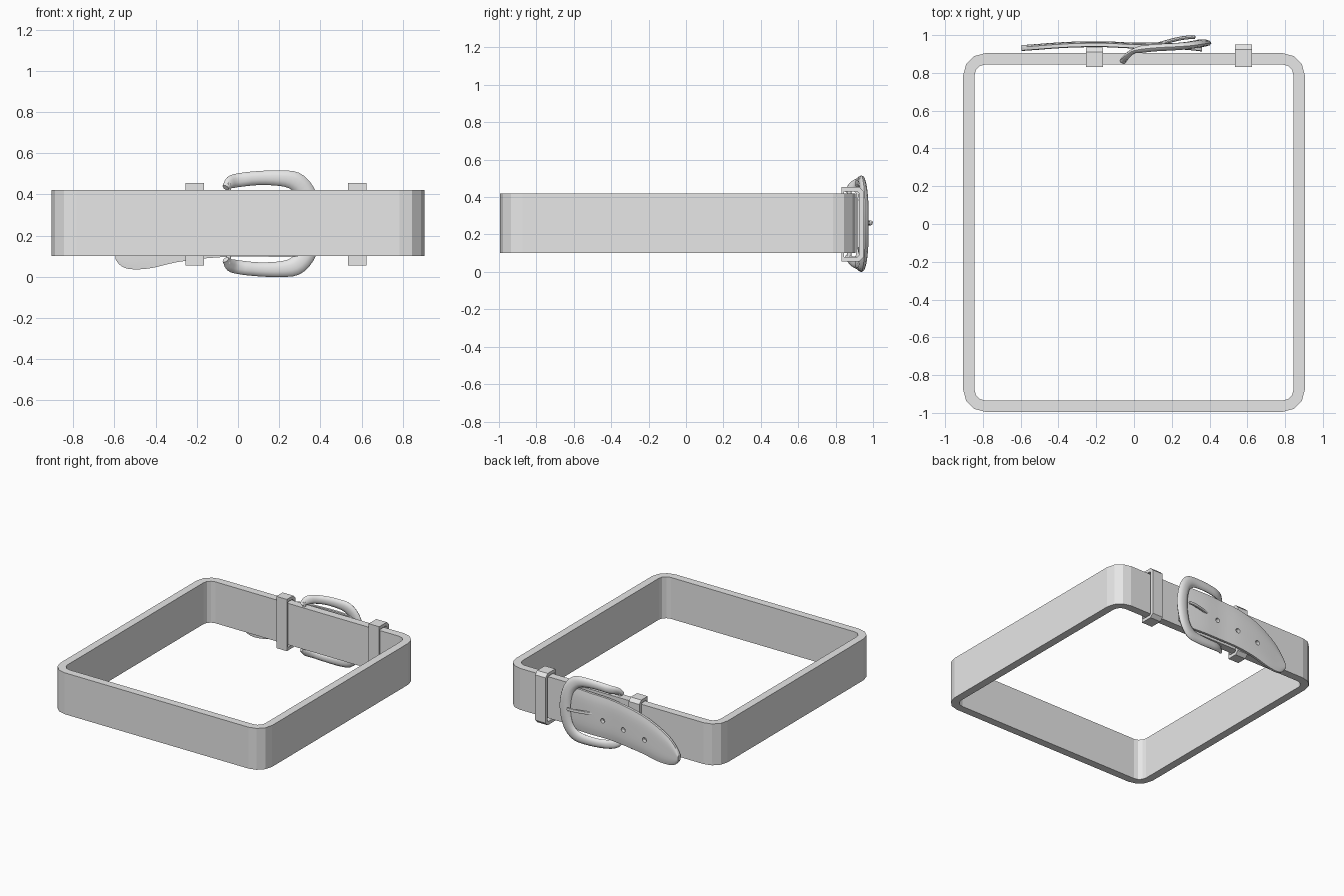
import bpy, bmesh, math
from mathutils import Vector

if "Cube" in bpy.data.objects:
    bpy.data.objects.remove(bpy.data.objects["Cube"])

mat = bpy.data.materials.new("light_grey")
mat.diffuse_color = (0.8, 0.8, 0.8, 1)
mat.use_nodes = True
mat.node_tree.nodes["Principled BSDF"].inputs["Base Color"].default_value = mat.diffuse_color
MID = 0.2575  # buckle centre height


def make(name, verts, faces, smooth=None):
    me = bpy.data.meshes.new(name)
    me.from_pydata([tuple(v) for v in verts], [], faces)
    bm = bmesh.new()
    bm.from_mesh(me)
    bmesh.ops.recalc_face_normals(bm, faces=bm.faces)
    bm.to_mesh(me)
    bm.free()
    me.materials.append(mat)
    ob = bpy.data.objects.new(name, me)
    bpy.context.collection.objects.link(ob)
    if smooth:
        shade(ob, smooth)
    return ob


def activate(ob):
    bpy.ops.object.select_all(action='DESELECT')
    ob.select_set(True)
    bpy.context.view_layer.objects.active = ob


def shade(ob, angle):
    activate(ob)
    bpy.ops.object.shade_smooth_by_angle(angle=math.radians(angle))


def ring_prism(name, outer, inner, lo, hi, place):
    """Hollow prism between two matching outlines."""
    n = len(outer)
    verts = [place(a, b, h) for h in (lo, hi) for loop in (outer, inner) for a, b in loop]
    faces = []
    for i in range(n):
        j = (i + 1) % n
        for p, q in ((0, n), (n, 3 * n), (3 * n, 2 * n), (2 * n, 0)):
            faces.append((p + i, p + j, q + j, q + i))
    return make(name, verts, faces)


def tube(name, path, radii, across, sides=8, smooth=40):
    """Elliptical sweep; across gives the wide direction of each section."""
    verts, faces = [], []
    for i, p in enumerate(path):
        t = (path[min(i + 1, len(path) - 1)] - path[max(i - 1, 0)]).normalized()
        w = (across[i] - t * across[i].dot(t)).normalized()
        d = t.cross(w)
        a, b = radii[i]
        for k in range(sides):
            u = 2 * math.pi * k / sides
            verts.append(p + w * a * math.cos(u) + d * b * math.sin(u))
    for i in range(len(path) - 1):
        for k in range(sides):
            m = (k + 1) % sides
            faces.append((i * sides + k, i * sides + m, (i + 1) * sides + m, (i + 1) * sides + k))
    faces.append(tuple(range(sides)))
    faces.append(tuple(range((len(path) - 1) * sides, len(path) * sides)))
    return make(name, verts, faces, smooth)


def interp(pts, n):
    """Smooth curve through points of any dimension."""
    pts = [Vector(p) for p in pts]
    out = []
    for i in range(len(pts) - 1):
        a, b = pts[max(i - 1, 0)], pts[i]
        c, d = pts[i + 1], pts[min(i + 2, len(pts) - 1)]
        for k in range(n):
            t = k / n
            out.append(0.5 * (2 * b + (c - a) * t + (2 * a - 5 * b + 4 * c - d) * t * t
                              + (3 * b - a - 3 * c + d) * t ** 3))
    return out + [pts[-1]]


# Strap band: rounded rectangle with three-facet corners
def rounded(r):
    loop = []
    for cx, cy, start in ((0.785, 0.785, 0), (-0.785, 0.785, 90),
                          (-0.785, -0.875, 180), (0.785, -0.875, 270)):
        for k in range(4):
            a = math.radians(start + 30 * k)
            loop.append((cx + r * math.cos(a), cy + r * math.sin(a)))
    return loop


ring_prism("strap_band", rounded(0.12), rounded(0.06), 0.10, 0.42, lambda a, b, h: (a, b, h))

# Two keeper loops around the strap, chamfered on the outer side
for name, x, back in (("keeper_loop_near_tip", -0.21, 0.935), ("keeper_loop_near_buckle", 0.58, 0.95)):
    outer = [(0.832, 0.055), (back - 0.025, 0.055), (back, 0.08),
             (back, 0.43), (back - 0.025, 0.455), (0.832, 0.455)]
    inner = [(0.844, 0.08), (back - 0.035, 0.08), (back - 0.025, 0.09),
             (back - 0.025, 0.42), (back - 0.035, 0.43), (0.844, 0.43)]
    ring_prism(name, outer, inner, x - 0.045, x + 0.045, lambda a, b, h: (h, a, b))

# Buckle frame: open loop with dished arms; columns are outer x, z, inner x, z, depth y
half = [(-0.075, 0.44, -0.045, 0.425, 0.86), (-0.05, 0.485, -0.025, 0.43, 0.888),
        (0.0, 0.502, 0.01, 0.436, 0.918), (0.10, 0.513, 0.10, 0.445, 0.932),
        (0.21, 0.516, 0.20, 0.441, 0.938), (0.30, 0.503, 0.255, 0.425, 0.944),
        (0.36, 0.445, 0.295, 0.385, 0.952), (0.395, 0.36, 0.312, 0.325, 0.957),
        (0.41, MID, 0.316, MID, 0.958)]
full = half + [(a, 2 * MID - b, c, 2 * MID - d, y) for a, b, c, d, y in reversed(half[:-1])]
rows = interp(full, 3)
path, radii, across = [], [], []
for r in rows:
    o, i = Vector((r[0], r[4], r[1])), Vector((r[2], r[4], r[3]))
    path.append((o + i) / 2)
    across.append(o - i)
    radii.append(((o - i).length / 2, 0.020 if r[0] > 0 else 0.014))
tube("buckle_frame", path, radii, across, 10, 50)

# Hinge bar across the arm ends
tube("buckle_bar", [Vector((-0.045, 0.873, z)) for z in (0.065, 0.455)],
     [(0.012, 0.012)] * 2, [Vector((1, 0, 0))] * 2, 10)

# Prong resting on the frame
prong = [Vector((x, y, 0.262)) for x, y in
         interp([(0.08, 0.935), (0.14, 0.955), (0.2, 0.972), (0.26, 0.985), (0.31, 0.989), (0.325, 0.986)], 2)]
tube("buckle_prong", prong, [(0.013, 0.010)] * (len(prong) - 1) + [(0.007, 0.005)],
     [Vector((0, 0, 1))] * len(prong), 8)

# Strap tongue: drooping strip; columns are x, low z, high z, depth y
stations = interp([(0.36, 0.13, 0.385, 0.925), (0.30, 0.10, 0.415, 0.932), (0.15, 0.097, 0.415, 0.942),
                   (0.0, 0.098, 0.41, 0.941), (-0.15, 0.09, 0.395, 0.948),
                   (-0.30, 0.070, 0.36, 0.947), (-0.42, 0.042, 0.305, 0.941),
                   (-0.51, 0.036, 0.245, 0.934), (-0.565, 0.05, 0.185, 0.930),
                   (-0.595, 0.085, 0.13, 0.928)], 3)
N = 10
verts, faces = [], []
for side in (0.0, 0.009):
    for x, lo, hi, y in stations:
        for k in range(N + 1):
            u = k / N
            puff = 0.010 * (1 - (2 * u - 1) ** 4)
            sign = 1 if side else -0.3
            verts.append((x, y + (side or -0.009) + sign * puff, lo + (hi - lo) * u))
S, W = len(stations), N + 1
off = S * W
for i in range(S - 1):
    for k in range(N):
        q = (i * W + k, i * W + k + 1, (i + 1) * W + k + 1, (i + 1) * W + k)
        faces += [q, tuple(v + off for v in q)]
    for k in (0, N):
        a, b = i * W + k, (i + 1) * W + k
        faces.append((a, b, b + off, a + off))
for i in (0, S - 1):
    for k in range(N):
        a = i * W + k
        faces.append((a, a + 1, a + 1 + off, a + off))
tongue = make("strap_tongue", verts, faces)

# Punched holes following the droop
for x, z in ((0.04, 0.235), (-0.14, 0.215), (-0.32, 0.185)):
    bpy.ops.mesh.primitive_cylinder_add(vertices=12, radius=0.018, depth=0.2,
                                        location=(x, 0.94, z), rotation=(math.pi / 2, 0, 0))
    cutter = bpy.context.object
    cutter.name = "hole_cutter"
    cutter.hide_render = True
    cutter.data.materials.append(mat)
    mod = tongue.modifiers.new("hole", 'BOOLEAN')
    mod.operation, mod.solver, mod.object = 'DIFFERENCE', 'EXACT', cutter
    activate(tongue)
    bpy.ops.object.modifier_apply(modifier=mod.name)
    bpy.data.objects.remove(cutter)
shade(tongue, 35)
